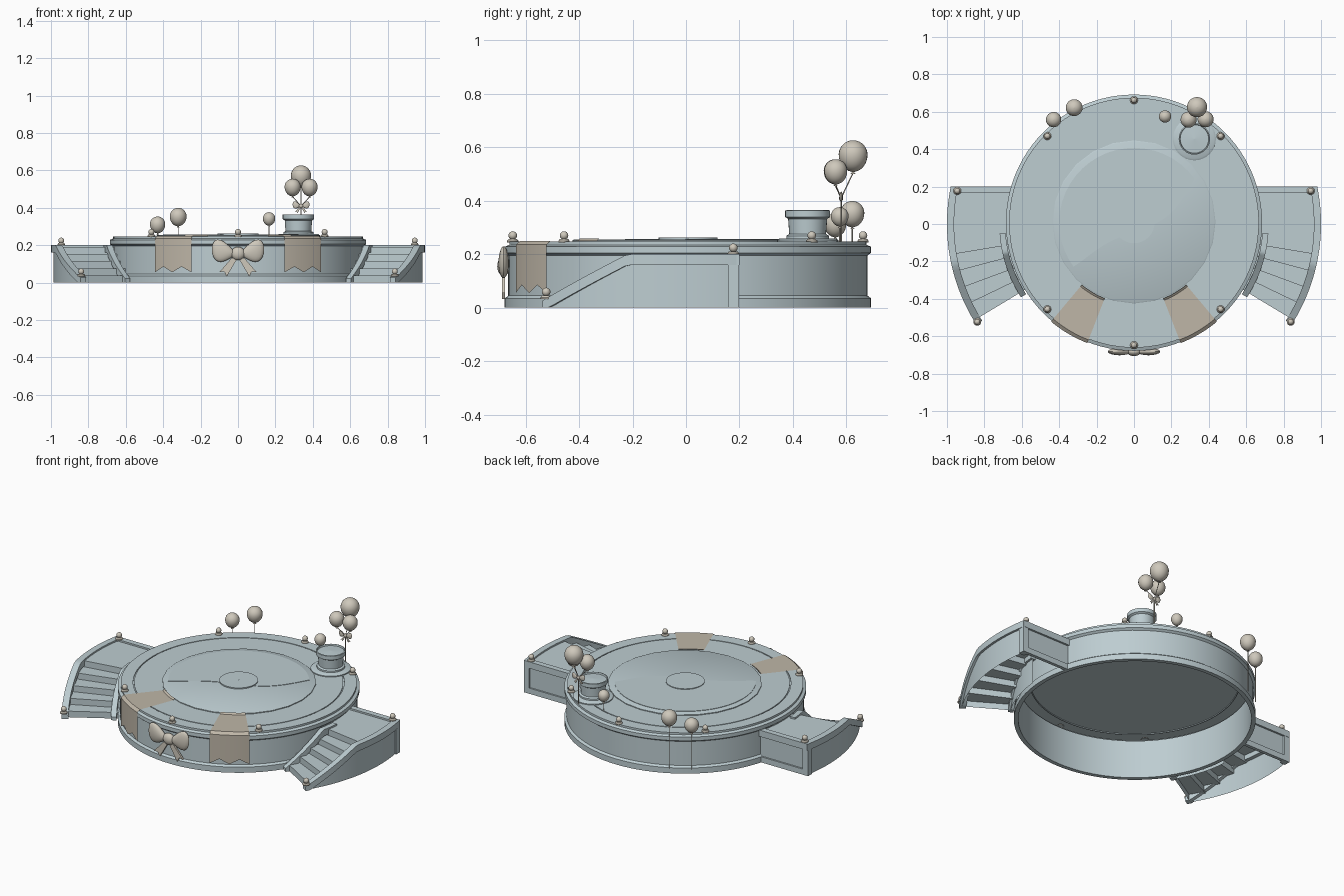
import bpy, bmesh, math
from math import sin, cos, pi, radians, sqrt
from mathutils import Vector, Matrix

cube = bpy.data.objects.get("Cube")
if cube:
    bpy.data.objects.remove(cube, do_unlink=True)


def material(name, rgb):
    m = bpy.data.materials.new(name)
    m.use_nodes = True
    m.diffuse_color = (*rgb, 1)
    m.node_tree.nodes["Principled BSDF"].inputs["Base Color"].default_value = (*rgb, 1)
    return m


BLUE = material("pale blue grey", (0.51, 0.61, 0.64))
TAN = material("ribbon tan", (0.52, 0.47, 0.39))
CREAM = material("balloon cream", (0.62, 0.58, 0.50))
CY = 0.007          # stage centre on y
TOP = 0.247         # stage floor height


def finish(name, bm, mat, smooth=True, mirror=False):
    bmesh.ops.remove_doubles(bm, verts=bm.verts, dist=1e-5)
    bmesh.ops.recalc_face_normals(bm, faces=bm.faces)
    me = bpy.data.meshes.new(name)
    bm.to_mesh(me)
    bm.free()
    me.materials.append(mat)
    ob = bpy.data.objects.new(name, me)
    bpy.context.scene.collection.objects.link(ob)
    if smooth:
        me.shade_smooth()
        me.set_sharp_from_angle(angle=radians(35))
    if mirror:
        ob.modifiers.new("mirror", "MIRROR")
    return ob


def loft(name, rows, mat, closed=False, caps=False, **kw):
    """Skin a list of point rows; closed joins each row into a ring."""
    bm = bmesh.new()
    vs = [[bm.verts.new(p) for p in row] for row in rows]
    n = len(rows[0])
    for a, b in zip(vs, vs[1:]):
        for i in range(n if closed else n - 1):
            j = (i + 1) % n
            bm.faces.new((a[i], a[j], b[j], b[i]))
    if caps:
        bm.faces.new(vs[0])
        bm.faces.new(vs[-1])
    return finish(name, bm, mat, **kw)


def lathe(name, profile, centre, mat, segs=32, **kw):
    x, y, z = centre
    rows = [[(x + r * cos(2 * pi * i / segs), y + r * sin(2 * pi * i / segs), z + h)
             for i in range(segs)] for r, h in profile]
    return loft(name, rows, mat, closed=True, **kw)


def box(name, lo, hi, mat, **kw):
    ring = lambda z: [(lo[0], lo[1], z), (hi[0], lo[1], z), (hi[0], hi[1], z), (lo[0], hi[1], z)]
    return loft(name, [ring(lo[2]), ring(hi[2])], mat, closed=True, caps=True, smooth=False, **kw)


def rod(name, a, b, radius, mat):
    a, b = Vector(a), Vector(b)
    d = b - a
    bm = bmesh.new()
    m = Matrix.Translation((a + b) / 2) @ d.to_track_quat("Z", "Y").to_matrix().to_4x4()
    bmesh.ops.create_cone(bm, segments=6, radius1=radius, radius2=radius, depth=d.length, matrix=m)
    return finish(name, bm, mat)


def polar(r, deg, z, cy=0):
    return (r * cos(radians(deg)), cy + r * sin(radians(deg)), z)


# Round stage: hollow shell, open below
lathe("stage_shell", [(0.66, 0), (0.685, 0), (0.685, 0.035), (0.672, 0.045), (0.672, 0.195),
                      (0.685, 0.205), (0.685, 0.228), (0.668, 0.235), (0.668, TOP), (0.598, TOP),
                      (0.598, 0.242), (0.592, 0.242), (0.592, TOP), (0.001, TOP)],
      (0, CY, 0), BLUE, 96)
lathe("stage_inner_wall", [(0.66, 0), (0.66, 0.24)], (0, CY, 0), BLUE, 96)
lathe("dance_disc", [(0.436, TOP), (0.436, 0.252), (0.43, 0.255), (0.001, 0.255)],
      (0, CY + 0.004, 0), BLUE, 24)
lathe("centre_medallion", [(0.11, 0.25), (0.11, 0.262), (0.001, 0.262)], (0, CY, 0), BLUE, 32)

# Raised wavy half of the floor disc
outline = [(0.4 * cos(pi * i / 24), 0.4 * sin(pi * i / 24)) for i in range(25)]
outline += [(u / 50, -0.05 * (1 - u * u / 400) * (1 + sin(u * 0.12))) for u in range(-19, 20)]
rot = Matrix.Rotation(radians(36), 4, "Z")
loft("wavy_inlay", [[rot @ Vector((u, v, z)) + Vector((0, CY, 0)) for u, v in outline]
                    for z in (0.254, 0.2575)], BLUE, closed=True, caps=True, smooth=False)


# Small ball finials
def finial(name, x, y, z):
    ball = [(0.016 * sin(a), 0.026 - 0.016 * cos(a)) for a in (0.5 + 2.64 * k / 8 for k in range(9))]
    lathe(name, [(0.021, 0), (0.021, 0.006), (0.016, 0.013)] + ball, (x, y, z), CREAM, 16)


for deg in (45, 90, 135, 225, 270, 315):
    x, y, _ = polar(0.655, deg, 0, CY)
    finial("stage_finial", x, y, TOP - 0.003)


# Curved side stairs
def rail_top(deg):
    return 0.2 if deg > -12.7 else 0.2 - 0.165 * (-12.7 - deg) / 18.8


def stair_rail(name, r0, r1, start, end, wall_r):
    angs = [start + (end - start) * i / 32 for i in range(33)]
    rows = []
    for a in angs:
        t = rail_top(a)
        b = max(t - 0.04, 0)
        rows.append([polar(r0, a, b), polar(r1, a, b), polar(r1, a, t), polar(r0, a, t)])
    loft(name + "_rail", rows, BLUE, closed=True, caps=True, mirror=True)
    loft(name + "_wall", [[polar(wall_r, a, 0), polar(wall_r, a, max(rail_top(a) - 0.03, 0.001))]
                          for a in angs], BLUE, mirror=True)


stair_rail("stair_outer", 0.962, 1.0, 11.5, -32.5, 0.986)
stair_rail("stair_inner", 0.688, 0.72, -4, -33, 0.708)

R_IN, R_OUT = 0.668, 0.984
arc = [R_IN + (R_OUT - R_IN) * i / 4 for i in range(5)]
steps = [[(sqrt(r * r - 0.19 ** 2), 0.19, 0.19) for r in arc]]
steps += [[polar(r, a, 0.19) for r in arc] for a in (8, 4, 0, -4)]
for k in range(5):
    a = -9.5 - 5.4 * k
    for z in (0.19 - 0.038 * k, 0.152 - 0.038 * k):
        steps.append([polar(r, a, z) for r in arc])
loft("stair_steps", steps, BLUE, smooth=False, mirror=True)

box("landing_back_rail", (0.64, 0.165, 0.16), (0.978, 0.2, 0.2), BLUE, mirror=True)
box("landing_back_wall", (0.64, 0.178, 0), (0.975, 0.188, 0.16), BLUE, mirror=True)
box("landing_back_base", (0.64, 0.178, 0), (0.978, 0.198, 0.035), BLUE, mirror=True)
box("landing_post", (0.945, 0.158, 0), (0.982, 0.198, 0.2), BLUE, mirror=True)
for s in (-1, 1):
    finial("landing_finial", s * 0.945, 0.177, 0.198)
    finial("stair_foot_finial", s * 0.838, -0.523, 0.033)

# Draped ribbons with zigzag hems
for mid in (-59.4, -120.6):
    rows = []
    for i in range(17):
        a = mid - 9.4 + 18.8 * i / 16
        hem = 0.055 + 0.03 * (1 - abs((i % 8) - 4) / 4) * (1 if i < 16 else 0)
        path = [(0.434, 0.258), (0.445, 0.25), (0.56, 0.25), (0.672, 0.25), (0.69, 0.236), (0.69, hem)]
        rows.append([polar(r, a, z, CY) for r, z in path])
    loft("draped_ribbon", rows, TAN)


# Bow: two puffed loops, knot and notched tails
def bow(name, centre, s, mat):
    c = Vector(centre)
    for side in (-1, 1):
        bm = bmesh.new()
        bmesh.ops.create_uvsphere(bm, u_segments=16, v_segments=12, radius=1)
        for v in bm.verts:
            t = (v.co.x + 1) / 2
            flare = 0.45 + 1.0 * t
            v.co = c + s * Vector((side * (0.015 + 0.125 * t), v.co.y * 0.02,
                                   v.co.z * 0.056 * flare + 0.022 * t))
        finish(name + "_loop", bm, mat)
        tail = [(0.0, -0.02), (0.035, -0.025), (0.1, -0.1), (0.075, -0.095), (0.06, -0.122)]
        rows = [[c + s * Vector((side * x, y, z)) for x, z in tail] for y in (-0.006, 0.006)]
        loft(name + "_tail", rows, mat, closed=True, caps=True, smooth=False)
    bm = bmesh.new()
    bmesh.ops.create_uvsphere(bm, u_segments=16, v_segments=10, radius=1)
    for v in bm.verts:
        v.co = c + s * Vector((v.co.x * 0.038, v.co.y * 0.024, v.co.z * 0.036))
    finish(name + "_knot", bm, mat)


bow("stage_bow", (0, -0.682, 0.155), 1.0, CREAM)
bow("balloon_bow", (0.337, 0.58, 0.41), 0.32, CREAM)

# Drum pedestal on a low round plinth
lathe("drum_plinth", [(0.115, 0), (0.115, 0.008), (0.105, 0.014), (0.001, 0.014)],
      (0.323, 0.455, TOP - 0.002), BLUE, 32)
lathe("drum", [(0.08, 0.01), (0.08, 0.022), (0.069, 0.028), (0.073, 0.085), (0.084, 0.092),
               (0.084, 0.116), (0.078, 0.118), (0.076, 0.108), (0.001, 0.113)],
      (0.323, 0.455, TOP), BLUE, 32)


# Balloons on strings
def balloon(x, y, z, r, foot):
    prof = []
    for i in range(15):
        t = pi * (0.004 + 0.95 * i / 14)
        prof.append((r * sin(t), r * cos(t) * (1 if cos(t) > 0 else 1.18)))
    prof += [(0.05 * r, -1.2 * r), (0.2 * r, -1.34 * r), (0.001, -1.33 * r)]
    lathe("balloon", prof, (x, y, z), CREAM, 24)
    rod("balloon_string", (x, y, z - 1.25 * r), foot, 0.0022, CREAM)


KNOT = (0.337, 0.58, 0.41)
for x, y, z, r in ((0.337, 0.625, 0.572, 0.054), (0.292, 0.558, 0.512, 0.043), (0.383, 0.56, 0.512, 0.043)):
    balloon(x, y, z, r, KNOT)
rod("cluster_string", KNOT, (0.337, 0.58, TOP), 0.003, CREAM)
balloon(0.166, 0.575, 0.343, 0.033, (0.166, 0.575, TOP))
balloon(-0.32, 0.622, 0.354, 0.045, (-0.32, 0.622, 0.03))
balloon(-0.43, 0.558, 0.312, 0.041, (-0.43, 0.558, 0.03))
